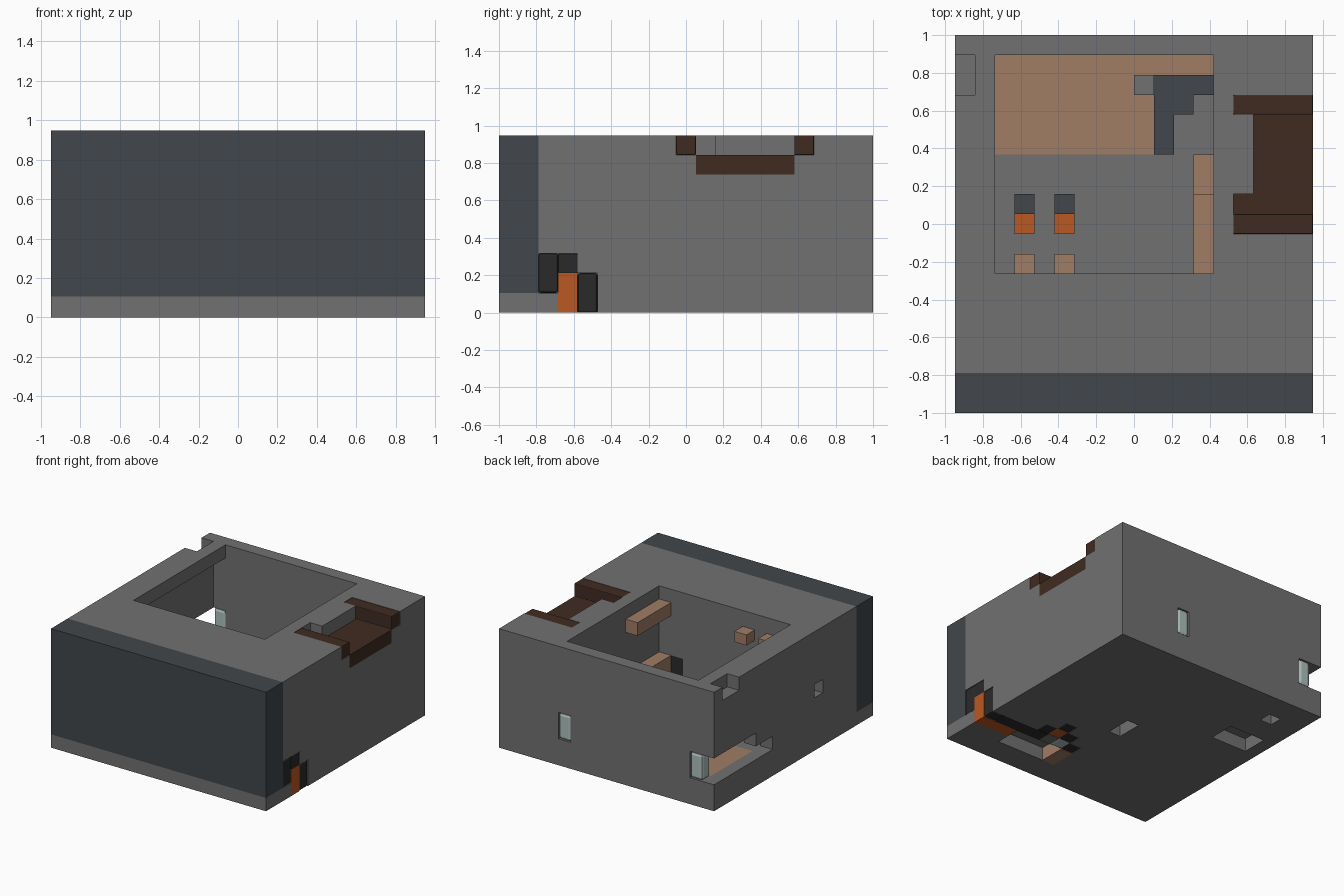
import bpy

if "Cube" in bpy.data.objects:
    bpy.data.objects.remove(bpy.data.objects["Cube"])

U = 2 / 19                 # size of one block
NX, NY, NZ = 18, 19, 9     # blocks along each axis


def material(name, r, g, b):
    m = bpy.data.materials.new(name)
    m.use_nodes = True
    m.diffuse_color = (r, g, b, 1)
    m.node_tree.nodes["Principled BSDF"].inputs["Base Color"].default_value = (r, g, b, 1)
    return m


GREY = material("stone grey", .165, .165, .165)
SLATE = material("slate blue", .054, .062, .070)
PEACH = material("peach wood", .352, .205, .13)
BROWN = material("dark brown", .051, .024, .015)
ORANGE = material("burnt orange", .49, .098, .016)
BLACK = material("soot black", .023, .023, .023)
GLASS = material("pale glass", .42, .53, .51)


def box(name, x, y, z, mat, bevel=0, grow=0):
    """Box between block indices; grow pushes faces on the outer hull outwards."""
    lo, hi = [], []
    for (a, b), n, centred in zip((x, y, z), (NX, NY, NZ), (1, 1, 0)):
        shift = n / 2 if centred else 0
        lo.append((a - shift - (grow if a == 0 else 0)) * U)
        hi.append((b - shift + (grow if b == n else 0)) * U)
    bpy.ops.mesh.primitive_cube_add(size=1)
    ob = bpy.context.object
    ob.name = name
    for v in ob.data.vertices:
        v.co = [lo[k] if v.co[k] < 0 else hi[k] for k in range(3)]
    ob.data.materials.append(mat)
    if bevel:
        mod = ob.modifiers.new("rounded", "BEVEL")
        mod.width, mod.segments = bevel, 2
    return ob


body = box("stone_body", (0, NX), (0, NY), (0, NZ), GREY)
cutters = []


def cut(x, y, z):
    c = box("cutter", x, y, z, GREY, grow=1)
    c.hide_render = True
    m = body.modifiers.new("cut", "BOOLEAN")
    m.operation, m.solver, m.object = "DIFFERENCE", "EXACT", c
    cutters.append(c)


def inlay(name, x, y, z, mat, bevel=0):
    cut(x, y, z)
    return box(name, x, y, z, mat, bevel)


# Room, roof opening and side openings
cut((1, 13), (7, 18), (2, 8))
cut((2, 13), (7, 18), (7, 9))
cut((0, 1), (14, 19), (2, 4))
cut((0, 1), (12, 14), (2, 3))
cut((0, 1), (16, 18), (8, 9))
cut((0, 1), (6, 7), (4, 5))

# Pits in the underside
cut((9, 10), (8, 10), (0, 1))
cut((1, 4), (12, 14), (0, 1))
cut((2, 3), (16, 17), (0, 1))
cut((11, 15), (2, 4), (0, 1))

# Front cladding
inlay("front_cladding", (0, NX), (0, 2), (1, NZ), SLATE)

# Windows in the back wall
for i in (1, 12):
    inlay("window_pane", (i, i + 1), (18, 19), (2, 4), GLASS, .022)

# Brown trough on the right edge
cut((15, 18), (10, 15), (7, 9))
cut((14, 15), (10, 11), (7, 9))
box("trough_floor", (15, 18), (10, 15), (7, 8), BROWN)
box("trough_step", (14, 15), (10, 11), (7, 8), BROWN)
for j in (9, 15):
    inlay("trough_rim", (14, 18), (j, j + 1), (8, 9), BROWN, .006)

# Pipe at the lower right side and underneath
inlay("pipe_front", (17, 18), (2, 3), (1, 3), BLACK, .012)
inlay("pipe_top", (17, 18), (3, 4), (2, 3), BLACK, .006)
inlay("pipe_back", (17, 18), (4, 5), (0, 2), BLACK, .012)
inlay("pipe_glow", (17, 18), (3, 4), (0, 2), ORANGE)
inlay("pipe_glow_below", (15, 17), (3, 4), (0, 1), ORANGE)
inlay("pipe_below", (13, 17), (4, 5), (0, 1), BLACK)
inlay("pit_board", (10, 11), (2, 4), (0, 1), PEACH)
for i, j, mat in ((12, 6, BLACK), (13, 5, BLACK), (11, 5, BLACK), (10, 4, BLACK),
                  (12, 5, ORANGE), (11, 4, GLASS)):
    inlay("burner_block", (i, i + 1), (j, j + 1), (0, 1), mat, .01)

# Hearth set in the front wall of the room
inlay("hearth", (11, 13), (6, 7), (2, 4), BLACK)

# Room floor, shelf and bench
inlay("wood_floor", (1, 10), (13, 18), (1, 2), PEACH)
inlay("wood_floor_back", (10, 13), (17, 18), (1, 2), PEACH)
box("shelf_beam", (12, 13), (7, 11), (7, 8), PEACH)
box("bench", (12, 13), (7, 13), (2, 4), PEACH)
box("stone_post", (9, 10), (16, 17), (2, 4), GREY)

# Stepped slate corner on the floor
for i, j in ((10, 13), (11, 15), (12, 16)):
    box("slate_step", (i, i + 1), (j, 17), (2, 3), SLATE)

# Pair of small stands with brackets above
for i in (3, 5):
    box("wall_bracket", (i, i + 1), (7, 8), (7, 7.8), PEACH)
    box("stand_seat", (i, i + 1), (9, 10), (2, 3), ORANGE)
    box("stand_back", (i, i + 1), (10, 11), (2, 4), SLATE)

# Bake the cuts and drop the cutters
deps = bpy.context.evaluated_depsgraph_get()
deps.update()
body_mesh = bpy.data.meshes.new_from_object(body.evaluated_get(deps))
body.modifiers.clear()
body.data = body_mesh
for c in cutters:
    bpy.data.objects.remove(c)
